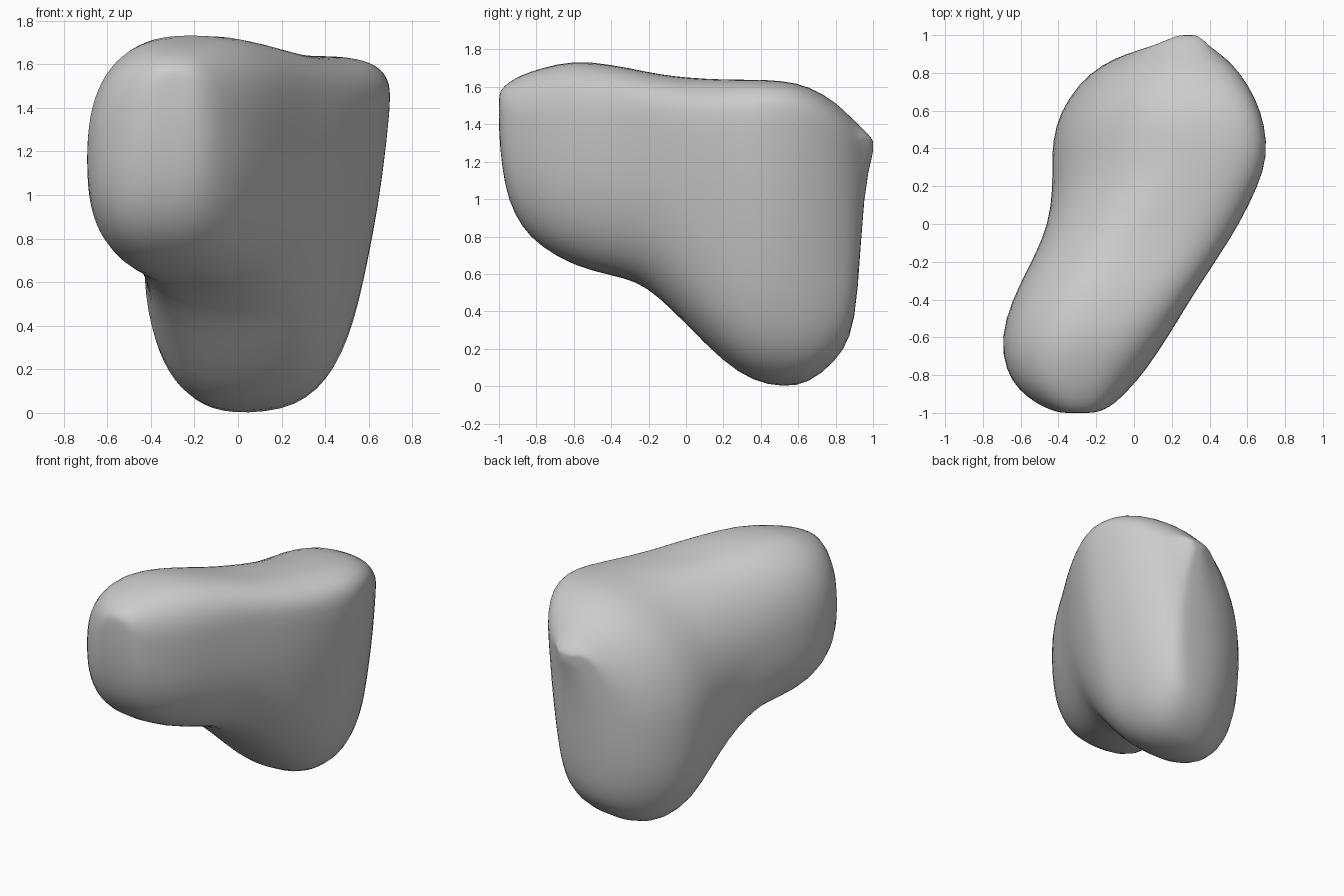
import bpy, bmesh, math

cube = bpy.data.objects.get("Cube")
if cube:
    bpy.data.objects.remove(cube)

SEGMENTS = 36

# Cross-sections from the front end to the back: y, x min, x max, z min, z max
SECTIONS = [
    (-1.0, -0.39, -0.21, 1.36, 1.56),
    (-0.985, -0.44, -0.16, 1.17, 1.59),
    (-0.95, -0.52, -0.1, 0.99, 1.625),
    (-0.88, -0.61, -0.03, 0.85, 1.665),
    (-0.78, -0.68, 0.06, 0.745, 1.7),
    (-0.6, -0.71, 0.18, 0.64, 1.745),
    (-0.4, -0.645, 0.3, 0.59, 1.72),
    (-0.27, -0.58, 0.385, 0.56, 1.695),
    (-0.15, -0.52, 0.465, 0.48, 1.67),
    (0.0, -0.455, 0.56, 0.33, 1.65),
    (0.2, -0.43, 0.66, 0.125, 1.64),
    (0.36, -0.44, 0.71, 0.02, 1.64),
    (0.52, -0.42, 0.695, -0.01, 1.635),
    (0.66, -0.355, 0.65, 0.01, 1.605),
    (0.8, -0.24, 0.565, 0.13, 1.52),
    (0.88, -0.1, 0.485, 0.25, 1.44),
    (0.92, 0.02, 0.43, 0.47, 1.4),
    (0.95, 0.12, 0.39, 1.06, 1.37),
    (1.0, 0.23, 0.34, 1.24, 1.32),
]


def mix(a, b, t):
    return a + (b - a) * max(0.0, min(1.0, t))


def power(value, exponent):
    return abs(value) ** (2 / exponent)


def section_ring(y, x0, x1, z0, z1):
    """Rounded outline with its own fullness in each of the four corners."""
    to_leg = (y + 0.3) / 0.5
    to_back = (y - 0.6) / 0.3
    x_top = mix(x0, x1, mix(0.52, 0.68, y / 0.4))
    x_low = mix(x0, x1, mix(mix(0.48, 0.41, y + 0.5), 0.5, to_back))
    z_right = mix(z0, z1, mix(0.64, 0.87, (y + 0.8) / 1.2))
    z_left = mix(z0, z1, mix(0.48, 0.8, (y - 0.86) / 0.1))
    top_right = mix(mix(2.6, 3.2, (y + 0.9) / 1.2), 2.4, to_back)
    low_right = mix(mix(2.6, 2.5, to_leg), 2.7, to_back)
    top_left = mix(2.35, 2.05, to_leg)
    low_left = mix(2.6, 2.35, to_back)
    # The leg narrows quickly under its widest point on this side
    pinch = mix(0, 0.28, to_leg)
    points = []
    for i in range(SEGMENTS):
        angle = math.tau * i / SEGMENTS
        c, s = math.cos(angle), math.sin(angle)
        if c > 0:
            n = top_right if s > 0 else low_right
        else:
            n = top_left if s > 0 else low_left
        side, z_side = (x1, z_right) if c > 0 else (x0, z_left)
        middle, z_end = (x_top, z1) if s > 0 else (x_low, z0)
        reach = power(c, n)
        if c > 0 and s < 0:
            reach += pinch * s * c ** 4
        points.append((mix(middle, side, reach), y,
                       mix(z_side, z_end, power(s, n))))
    return points


# Loft the bent body through the sections and close both ends
bm = bmesh.new()
rings = [[bm.verts.new(p) for p in section_ring(*s)] for s in SECTIONS]
for a, b in zip(rings, rings[1:]):
    for i in range(SEGMENTS):
        j = (i + 1) % SEGMENTS
        bm.faces.new((a[i], a[j], b[j], b[i]))
for ring in (rings[0], rings[-1]):
    cap = bm.faces.new(ring)
    bmesh.ops.poke(bm, faces=[cap])
bmesh.ops.recalc_face_normals(bm, faces=bm.faces)
mesh = bpy.data.meshes.new("bent_body")
bm.to_mesh(mesh)
bm.free()
body = bpy.data.objects.new("bent_body", mesh)
bpy.context.collection.objects.link(body)

# Plain grey surface
grey = bpy.data.materials.new("plain_grey")
grey.use_nodes = True
colour = (0.6, 0.6, 0.6, 1)
grey.diffuse_color = colour
grey.node_tree.nodes["Principled BSDF"].inputs["Base Color"].default_value = colour
mesh.materials.append(grey)

# Rounded finish
bpy.context.view_layer.objects.active = body
body.select_set(True)
subdivision = body.modifiers.new("rounding", "SUBSURF")
subdivision.levels = subdivision.render_levels = 1
bpy.ops.object.shade_smooth()
